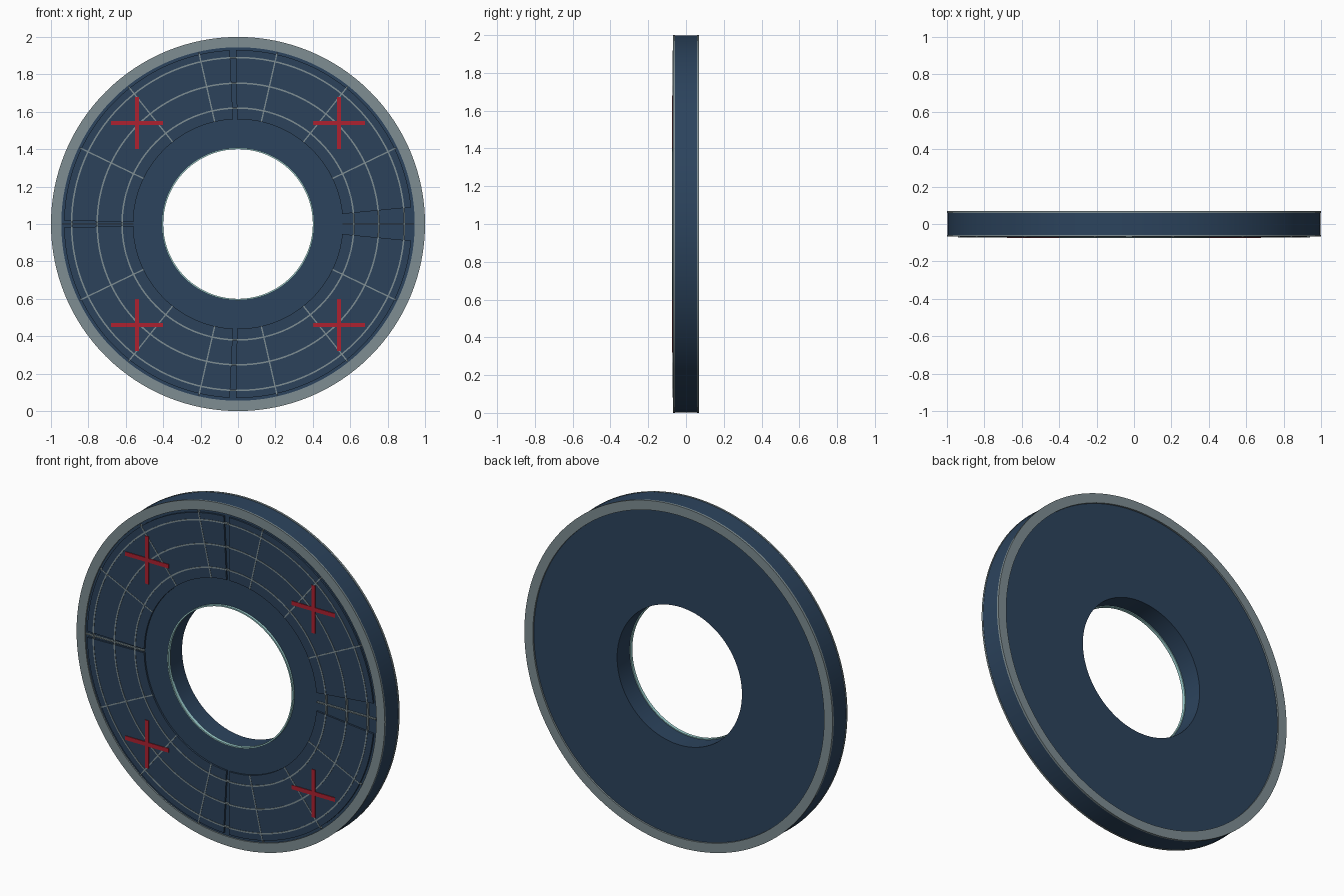
import bpy, bmesh
from math import sin, cos, radians, pi
from mathutils import Matrix

if "Cube" in bpy.data.objects:
    bpy.data.objects.remove(bpy.data.objects["Cube"])

CZ = 1.0  # height of the disc centre


def material(name, rgb):
    m = bpy.data.materials.new(name)
    m.diffuse_color = (*rgb, 1)
    m.use_nodes = True
    m.node_tree.nodes["Principled BSDF"].inputs["Base Color"].default_value = m.diffuse_color
    return m


NAVY = material("navy", (0.025, 0.057, 0.11))
PANEL = material("panel_blue", (0.025, 0.055, 0.105))
GREY = material("blue_grey", (0.21, 0.27, 0.29))
RED = material("red", (0.42, 0.015, 0.03))
TEAL = material("pale_teal", (0.35, 0.65, 0.65))


def finish(name, bm, mat):
    bmesh.ops.recalc_face_normals(bm, faces=bm.faces)
    me = bpy.data.meshes.new(name)
    bm.to_mesh(me)
    bm.free()
    ob = bpy.data.objects.new(name, me)
    bpy.context.collection.objects.link(ob)
    me.materials.append(mat)
    bpy.ops.object.select_all(action='DESELECT')
    ob.select_set(True)
    bpy.context.view_layer.objects.active = ob
    bpy.ops.object.shade_smooth_by_angle(angle=radians(30))
    return ob


def add_sector(bm, r0, r1, y0, y1, a0=0, a1=360, steps=128):
    """Rectangular section swept around the y axis; closed when it spans 360 degrees."""
    full = a1 - a0 >= 360
    sections = []
    for i in range(steps if full else steps + 1):
        a = radians(a0 + (a1 - a0) * i / steps)
        sections.append([bm.verts.new((r * cos(a), y, CZ + r * sin(a)))
                         for r, y in ((r0, y0), (r1, y0), (r1, y1), (r0, y1))])
    for i in range(steps):
        s, t = sections[i], sections[(i + 1) % len(sections)]
        for k in range(4):
            j = (k + 1) % 4
            bm.faces.new((s[k], s[j], t[j], t[k]))
    if not full:
        bm.faces.new(sections[0])
        bm.faces.new(sections[-1])


def ring(name, mat, *args):
    bm = bmesh.new()
    add_sector(bm, *args)
    return finish(name, bm, mat)


def add_box(bm, x, y, z, sx, sy, sz, angle=0.0):
    # Rotation is counter-clockwise as seen from the front
    mat = (Matrix.Translation((x, y, z)) @ Matrix.Rotation(-angle, 4, 'Y')
           @ Matrix.Diagonal((sx, sy, sz, 1)))
    bmesh.ops.create_cube(bm, size=1, matrix=mat)


# Main ring body and the grey rims on both faces
ring("disc_body", NAVY, 0.405, 0.998, -0.06, 0.06)
ring("front_rim", GREY, 0.945, 1.0, -0.068, -0.058)
ring("back_rim", GREY, 0.945, 1.0, 0.058, 0.07)

# Thin light ring around the front of the hole
ring("hole_trim", TEAL, 0.400, 0.408, -0.074, -0.056)

# Four raised panels with gaps of uneven width
for i, (a0, a1) in enumerate(((5.5, 90.6), (92.7, 178.9), (181.1, 267.3), (269.4, 354.5))):
    ring(f"front_panel_{i + 1}", PANEL, 0.56, 0.93, -0.070, -0.058, a0, a1, 36)

# Circular grid lines
for i, r in enumerate((0.62, 0.753, 0.89)):
    ring(f"circular_grid_line_{i + 1}", GREY, r - 0.004, r + 0.004, -0.072, -0.058)

# Fourteen radial grid lines
bm = bmesh.new()
for i in range(14):
    a = 2 * pi * i / 14
    add_box(bm, 0.75 * cos(a), -0.065, CZ + 0.75 * sin(a), 0.38, 0.013, 0.007, a)
finish("radial_grid_lines", bm, GREY)

# Red crosses, one on each panel
for sx in (-1, 1):
    for sz in (-1, 1):
        bm = bmesh.new()
        x, z = 0.54 * sx, CZ + 0.54 * sz
        add_box(bm, x, -0.068, z, 0.28, 0.012, 0.024)
        add_box(bm, x, -0.068, z, 0.024, 0.0125, 0.28)
        finish(f"cross_{'left' if sx < 0 else 'right'}_{'lower' if sz < 0 else 'upper'}", bm, RED)
